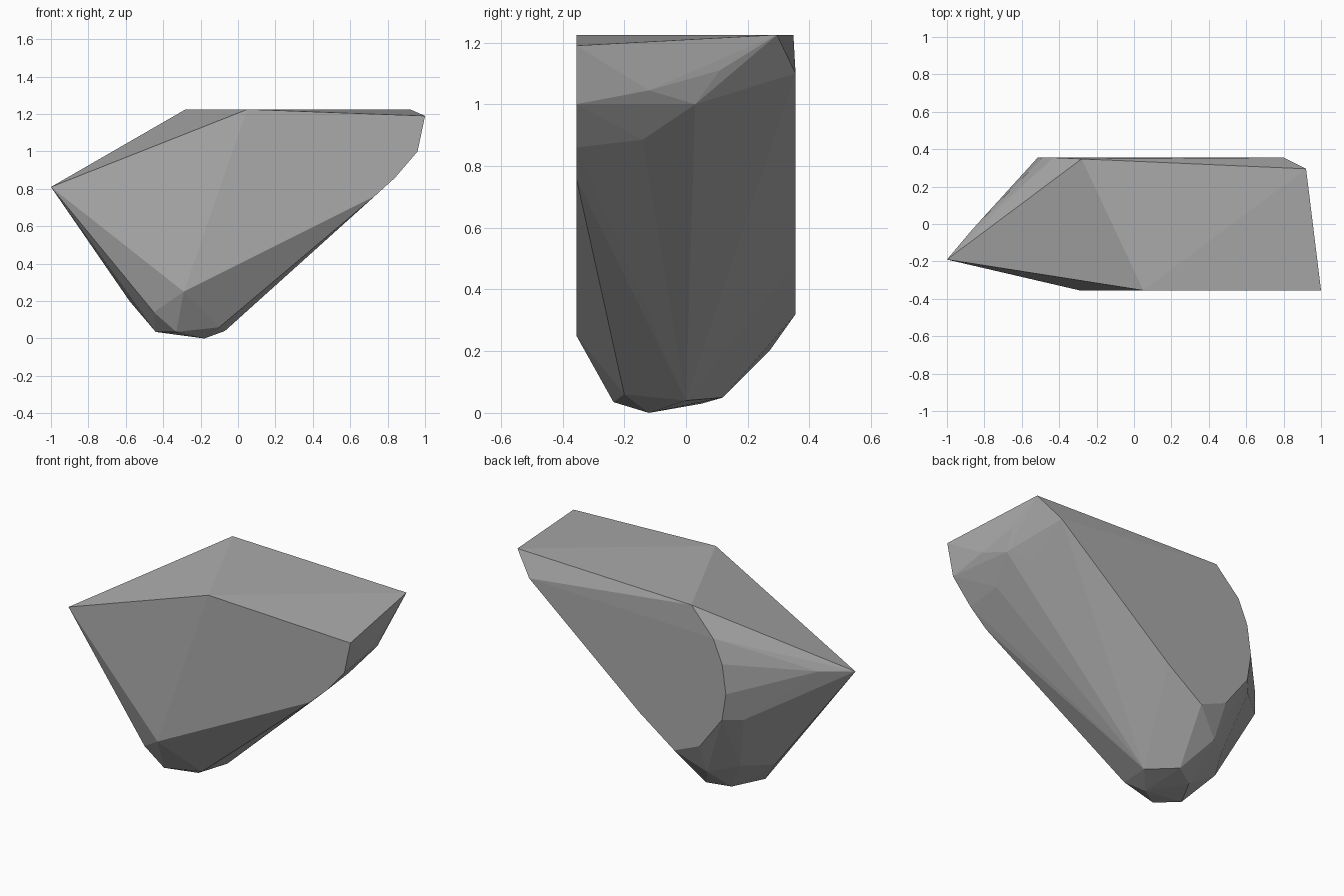
import bpy
import bmesh
import math

default_cube = bpy.data.objects.get("Cube")
if default_cube:
    bpy.data.objects.remove(default_cube, do_unlink=True)

HALF_DEPTH = 0.355
TOP = 1.225

# Stone colour
stone = bpy.data.materials.new("grey stone")
stone.use_nodes = True
grey = (0.4, 0.4, 0.4, 1.0)
stone.diffuse_color = grey
shader = stone.node_tree.nodes["Principled BSDF"]
shader.inputs["Base Color"].default_value = grey
shader.inputs["Roughness"].default_value = 0.9

# Flat front and back cuts, outlined as (x, z)
front_outline = [(0.05, TOP), (1, 1.19), (0.96, 1), (0.84, 0.86),
                 (0.73, 0.76), (-0.29, 0.25)]
back_outline = [(0.8, 1.1), (-0.43, 1.065), (-0.49, 0.925), (-0.515, 0.75),
                (-0.49, 0.59), (-0.34, 0.39), (-0.17, 0.32), (0.06, 0.485)]

# Corners of the top plane and the pointed end
crown_corners = [(-0.28, 0.348, TOP), (0.92, 0.295, TOP)]
pointed_end = [(-1, -0.19, 0.81), (-0.865, -0.03, 0.835),
               (-0.57, 0.265, 0.575), (-0.58, -0.02, 0.2),
               (-0.477, 0.163, 0.235), (-0.45, -0.25, 0.14)]

# Chipped facets at the blunt end
blunt_end = [(0.93, 0.11, 1.11), (0.955, -0.12, 1.045), (0.91, 0.03, 1),
             (0.84, -0.14, 0.885), (0.8, 0.12, 0.95)]

# Rounded foot the stone rests on
foot = [(-0.44, -0.13, 0.035), (-0.33, -0.235, 0.035), (-0.18, -0.12, 0),
        (-0.1, -0.2, 0.06), (-0.07, 0, 0.04), (-0.34, 0.05, 0.03),
        (-0.22, 0.12, 0.05), (-0.33, 0.27, 0.2)]


def slab(outline, y):
    """Place a flat outline at a given depth."""
    return [(x, y, z) for x, z in outline]


def faceted_solid(name, corners, material):
    """Wrap corners in a flat-faced shell and merge coplanar faces."""
    bm = bmesh.new()
    for corner in corners:
        bm.verts.new(corner)
    hull = bmesh.ops.convex_hull(bm, input=bm.verts[:])
    spare = set(hull["geom_interior"]) | set(hull["geom_unused"])
    loose = [v for v in spare if isinstance(v, bmesh.types.BMVert)]
    bmesh.ops.delete(bm, geom=loose, context='VERTS')
    bmesh.ops.dissolve_limit(bm, angle_limit=math.radians(0.5),
                             verts=bm.verts[:], edges=bm.edges[:])
    bmesh.ops.recalc_face_normals(bm, faces=bm.faces[:])
    mesh = bpy.data.meshes.new(name)
    bm.to_mesh(mesh)
    bm.free()
    mesh.materials.append(material)
    solid = bpy.data.objects.new(name, mesh)
    bpy.context.collection.objects.link(solid)
    return solid


faceted_solid("rock",
              slab(front_outline, -HALF_DEPTH) + slab(back_outline, HALF_DEPTH)
              + crown_corners + pointed_end + blunt_end + foot,
              stone)
